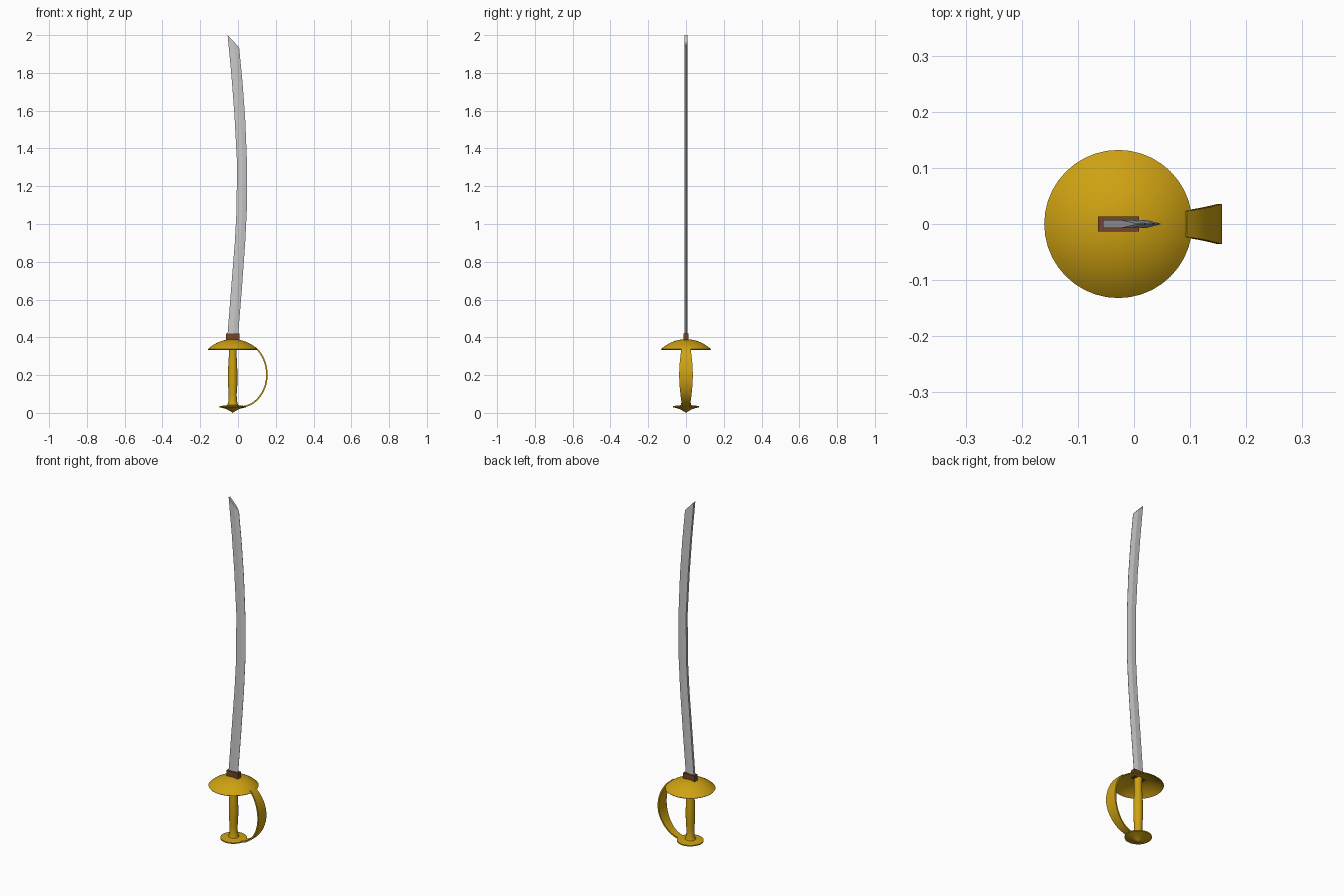
import bpy, bmesh, math
from mathutils import Vector
from mathutils.geometry import interpolate_bezier

if "Cube" in bpy.data.objects:
    bpy.data.objects.remove(bpy.data.objects["Cube"])

CX = -0.028  # grip axis


def material(name, rgb):
    m = bpy.data.materials.new(name)
    m.diffuse_color = (*rgb, 1)
    m.use_nodes = True
    m.node_tree.nodes["Principled BSDF"].inputs["Base Color"].default_value = m.diffuse_color
    return m


GOLD = material("gold", (0.62, 0.36, 0.006))
BROWN = material("brown_leather", (0.17, 0.06, 0.025))


def finish(name, bm, mat=None, angle=35):
    bmesh.ops.recalc_face_normals(bm, faces=bm.faces)
    me = bpy.data.meshes.new(name)
    bm.to_mesh(me)
    bm.free()
    ob = bpy.data.objects.new(name, me)
    bpy.context.collection.objects.link(ob)
    if mat:
        me.materials.append(mat)
    if angle:
        bpy.ops.object.select_all(action='DESELECT')
        ob.select_set(True)
        bpy.context.view_layer.objects.active = ob
        bpy.ops.object.shade_smooth_by_angle(angle=math.radians(angle))
    return ob


def lathe(name, profile, mat, steps=40):
    """Spin an (r, z) profile round the grip axis."""
    bm = bmesh.new()
    vs = [bm.verts.new((CX + r, 0, z)) for r, z in profile]
    es = [bm.edges.new(p) for p in zip(vs, vs[1:])]
    bmesh.ops.spin(bm, geom=vs + es, cent=(CX, 0, 0), axis=(0, 0, 1),
                   angle=math.tau, steps=steps)
    bmesh.ops.remove_doubles(bm, verts=bm.verts, dist=1e-5)
    return finish(name, bm, mat)


def loft(name, rings, mat=None, angle=35):
    """Skin a list of closed rings and cap both ends."""
    bm = bmesh.new()
    rows = [[bm.verts.new(p) for p in ring] for ring in rings]
    n = len(rows[0])
    for a, b in zip(rows, rows[1:]):
        for i in range(n):
            j = (i + 1) % n
            bm.faces.new((a[i], a[j], b[j], b[i]))
    bm.faces.new(rows[0])
    bm.faces.new(rows[-1])
    return finish(name, bm, mat, angle)


# Blade: thick spine at -x, ground edge at +x, slanted tip
stations = [  # spine x, spine z, edge x, edge z
    (-0.058, 0.38, -0.002, 0.38), (-0.037, 0.65, 0.020, 0.65),
    (-0.017, 0.90, 0.038, 0.90), (-0.007, 1.08, 0.047, 1.08),
    (-0.006, 1.34, 0.047, 1.34), (-0.019, 1.58, 0.038, 1.56),
    (-0.035, 1.79, 0.024, 1.75), (-0.055, 2.00, 0.006, 1.935)]
section = [(0, 0.007), (0.55, 0.007), (1, 0.0006)]
section += [(t, -h) for t, h in reversed(section)]
loft("blade", [[(sx + (ex - sx) * t, h, sz + (ez - sz) * t) for t, h in section]
               for sx, sz, ex, ez in stations], angle=12)

# Leather collar at the blade root
bm = bmesh.new()
bmesh.ops.create_cube(bm, size=1)
bmesh.ops.scale(bm, vec=(0.073, 0.027, 0.045), verts=bm.verts)
bmesh.ops.translate(bm, vec=(CX, 0, 0.3975), verts=bm.verts)
finish("collar", bm, BROWN, 0)


# Hollow domed hand guard
def cap(radius, base, height, n=10):
    R = (radius ** 2 + height ** 2) / (2 * height)
    a = math.asin(radius / R)
    return [(R * math.sin(a * i / n), base + height - R + R * math.cos(a * i / n))
            for i in range(n + 1)]


lathe("dome_guard", cap(0.132, 0.337, 0.053) + cap(0.130, 0.334, 0.047)[::-1], GOLD)

# Round grip with a slight swell
lathe("grip", [(0, 0.382), (0.021, 0.382), (0.0205, 0.30), (0.023, 0.27), (0.025, 0.20),
               (0.024, 0.14), (0.021, 0.10), (0.022, 0.065), (0.028, 0.042),
               (0.045, 0.036), (0, 0.034)], GOLD, 24)

# Disc pommel with a pointed underside
lathe("pommel", [(0, 0.040), (0.045, 0.039), (0.070, 0.036), (0.070, 0.030),
                 (0.035, 0.021), (0.015, 0.010), (0, 0.0)], GOLD, 32)

# Knuckle bow: curved strip, widest at mid height
mid = Vector((0.153, 0.2))
path = interpolate_bezier(Vector((0.092, 0.346)), Vector((0.132, 0.31)),
                          Vector((0.153, 0.255)), mid, 12)
path += interpolate_bezier(mid, Vector((0.153, 0.125)), Vector((0.105, 0.045)),
                           Vector((0.030, 0.033)), 14)[1:]
rings = []
for i, p in enumerate(path):
    d = path[min(i + 1, len(path) - 1)] - path[max(i - 1, 0)]
    n = Vector((-d.y, d.x)).normalized() * 0.004
    w = 0.020 + 0.016 * max(0, math.cos((p.y - 0.2) / 0.167 * math.pi / 2))
    o, q = p + n, p - n
    rings.append([(o.x, -w, o.y), (o.x, w, o.y), (q.x, w, q.y), (q.x, -w, q.y)])
loft("knuckle_bow", rings, GOLD)
